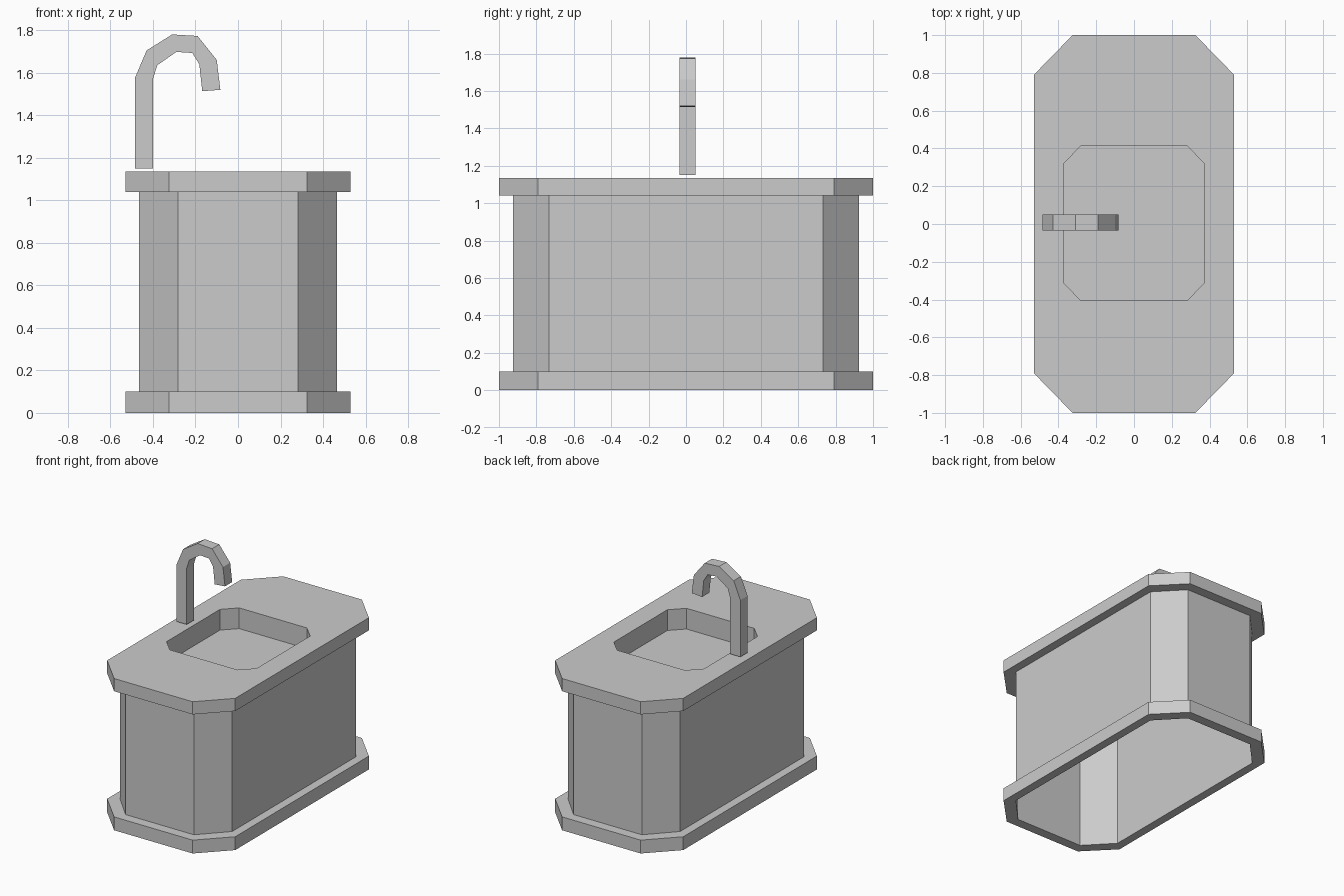
import bpy, bmesh

if "Cube" in bpy.data.objects:
    bpy.data.objects.remove(bpy.data.objects["Cube"])


def octagon(hx, hy, cx, cy, z, ox=0.0, oy=0.0):
    """Chamfered rectangle, counter-clockwise; cx, cy = where the straight sides end."""
    pts = [(hx, -cy), (hx, cy), (cx, hy), (-cx, hy),
           (-hx, cy), (-hx, -cy), (-cx, -hy), (cx, -hy)]
    return [(x + ox, y + oy, z) for x, y in pts]


def finish(name, bm):
    mesh = bpy.data.meshes.new(name)
    bm.to_mesh(mesh)
    bm.free()
    obj = bpy.data.objects.new(name, mesh)
    bpy.context.collection.objects.link(obj)
    return obj


def skin(name, loops, cap_end=False):
    """Bands of quads between successive outlines."""
    bm = bmesh.new()
    rings = [[bm.verts.new(p) for p in loop] for loop in loops]
    for a, b in zip(rings, rings[1:]):
        for i in range(len(a)):
            j = (i + 1) % len(a)
            bm.faces.new((a[i], a[j], b[j], b[i]))
    if cap_end:
        bm.faces.new(rings[-1])
    return finish(name, bm)


def slab(z):
    return octagon(0.53, 1.0, 0.325, 0.79, z)


def body(z):
    return octagon(0.465, 0.925, 0.283, 0.733, z)


def basin(z):
    return octagon(0.373, 0.41, 0.28, 0.316, z, 0.0, 0.004)


# Plinth: open in the middle
skin("plinth", [body(0), slab(0), slab(0.10), body(0.10)])

# Cabinet walls, open underneath
skin("cabinet", [body(0), body(1.04)])

# Countertop with sunken basin
skin("countertop", [body(1.04), slab(1.04), slab(1.135), basin(1.135), basin(0.98)],
     cap_end=True)

# Faucet: square-section hooked pipe, as pairs of outer / inner bend points
outer = [(-0.485, 1.15), (-0.485, 1.575), (-0.43, 1.705), (-0.31, 1.78),
         (-0.19, 1.773), (-0.10, 1.66), (-0.083, 1.52)]
inner = [(-0.40, 1.15), (-0.40, 1.57), (-0.38, 1.635), (-0.29, 1.698),
         (-0.215, 1.693), (-0.182, 1.64), (-0.168, 1.513)]
bm = bmesh.new()
y0, y1 = -0.035, 0.05
rings = [[bm.verts.new(p) for p in ((ox, y0, oz), (ox, y1, oz), (ix, y1, iz), (ix, y0, iz))]
         for (ox, oz), (ix, iz) in zip(outer, inner)]
for a, b in zip(rings, rings[1:]):
    for i in range(4):
        j = (i + 1) % 4
        bm.faces.new((a[i], a[j], b[j], b[i]))
bm.faces.new(rings[0])
bm.faces.new(rings[-1])
bmesh.ops.recalc_face_normals(bm, faces=bm.faces)
finish("faucet", bm)
